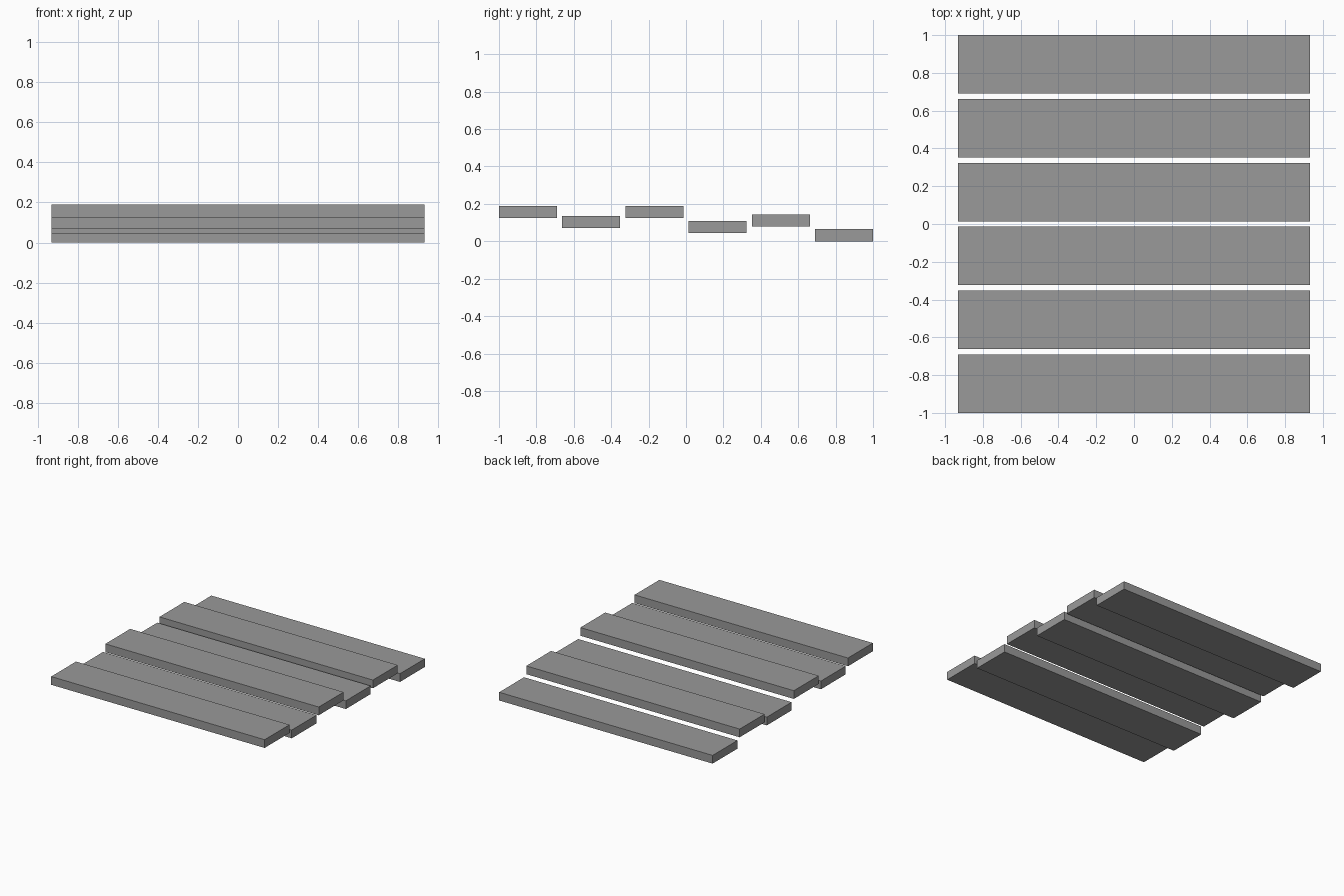
import bpy

cube = bpy.data.objects.get("Cube")
if cube:
    bpy.data.objects.remove(cube, do_unlink=True)

# Plain grey for every plank
GREY = (0.32, 0.32, 0.32, 1)
grey = bpy.data.materials.new("plank_grey")
grey.use_nodes = True
grey.diffuse_color = GREY
grey.node_tree.nodes["Principled BSDF"].inputs["Base Color"].default_value = GREY

LENGTH, WIDTH, THICK = 1.866, 0.31, 0.065
# Underside height of each plank, from front to back
BOTTOMS = [0.124, 0.071, 0.124, 0.044, 0.079, 0.0]
PITCH = (2 - WIDTH) / (len(BOTTOMS) - 1)


def plank(number, bottom):
    y = -1 + WIDTH / 2 + number * PITCH
    bpy.ops.mesh.primitive_cube_add(size=1, location=(0, y, bottom + THICK / 2))
    obj = bpy.context.object
    obj.name = f"plank_{number + 1}"
    obj.scale = (LENGTH, WIDTH, THICK)
    bpy.ops.object.transform_apply(location=False, rotation=False, scale=True)
    obj.data.materials.append(grey)


# Six loose planks at staggered heights
for number, bottom in enumerate(BOTTOMS):
    plank(number, bottom)
